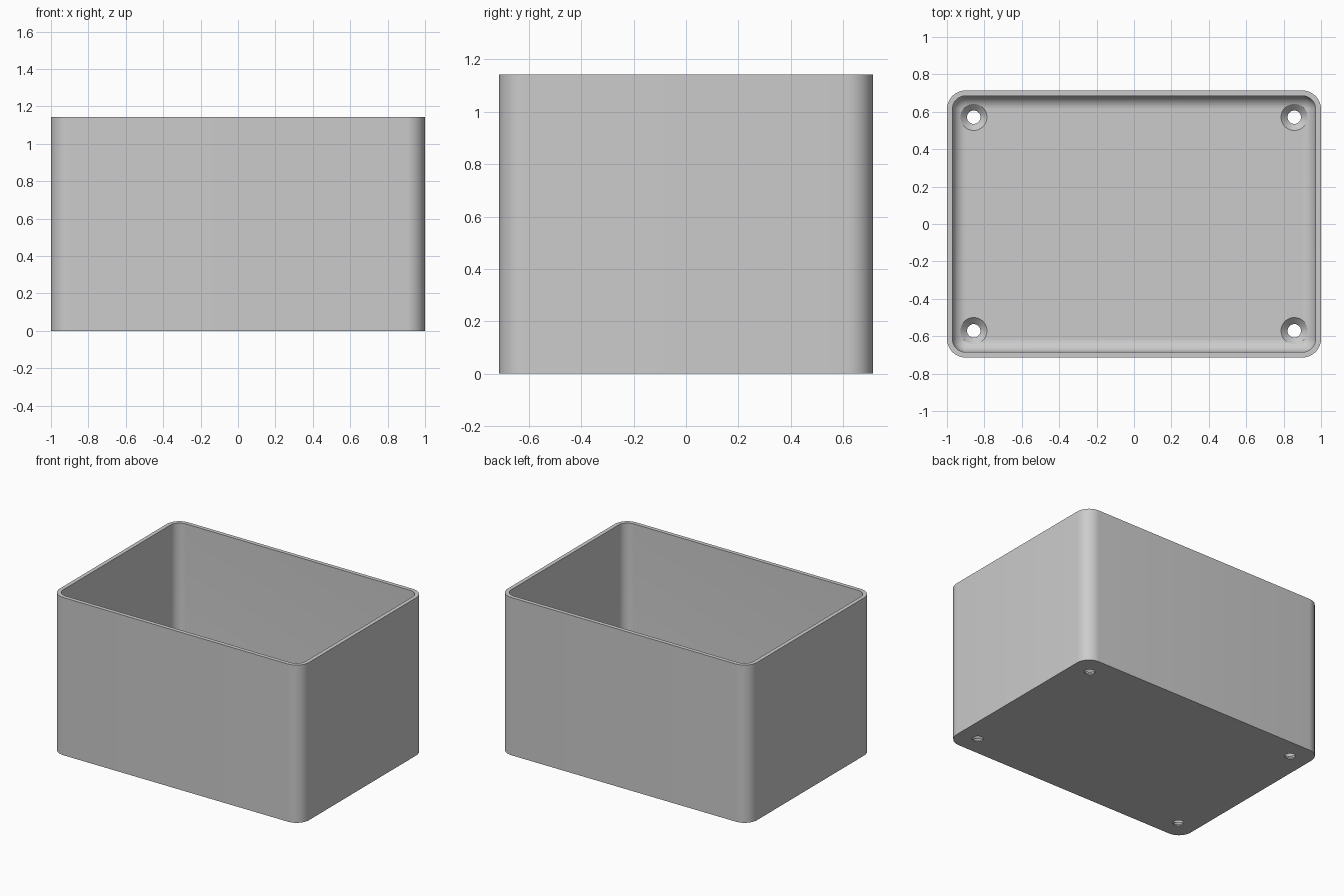
import bpy
import bmesh
from math import sin, cos, pi, radians

if "Cube" in bpy.data.objects:
    bpy.data.objects.remove(bpy.data.objects["Cube"])

HX, HY, HEIGHT = 1.0, 0.714, 1.143
WALL, FLOOR = 0.029, 0.043
OUTER_R, INNER_R = 0.1, 0.071
ARC = 10

grey = bpy.data.materials.new("light grey plastic")
grey.use_nodes = True
colour = (0.6, 0.6, 0.6, 1)
grey.diffuse_color = colour
grey.node_tree.nodes["Principled BSDF"].inputs["Base Color"].default_value = colour


def make_object(name, bm):
    bmesh.ops.remove_doubles(bm, verts=bm.verts, dist=1e-5)
    bmesh.ops.recalc_face_normals(bm, faces=bm.faces)
    mesh = bpy.data.meshes.new(name)
    bm.to_mesh(mesh)
    bm.free()
    obj = bpy.data.objects.new(name, mesh)
    bpy.context.collection.objects.link(obj)
    mesh.materials.append(grey)
    return obj


def rounded_ring(bm, hx, hy, r, z):
    """Rounded rectangle loop of vertices at height z."""
    ring = []
    for i, (sx, sy) in enumerate([(1, 1), (-1, 1), (-1, -1), (1, -1)]):
        for k in range(ARC + 1):
            a = (i + k / ARC) * pi / 2
            ring.append(bm.verts.new((sx * (hx - r) + r * cos(a),
                                      sy * (hy - r) + r * sin(a), z)))
    return ring


def loft(bm, rings):
    for low, high in zip(rings, rings[1:]):
        n = len(low)
        for i in range(n):
            j = (i + 1) % n
            bm.faces.new((low[i], low[j], high[j], high[i]))
    bm.faces.new(rings[0])
    bm.faces.new(rings[-1])


# Open box: outer wall, rim, inner wall, then a filleted inside floor
bm = bmesh.new()
ix, iy = HX - WALL, HY - WALL
rings = [rounded_ring(bm, HX, HY, OUTER_R, 0),
         rounded_ring(bm, HX, HY, OUTER_R, HEIGHT),
         rounded_ring(bm, ix, iy, INNER_R, HEIGHT)]
for k in range(ARC + 1):
    a = k / ARC * pi / 2
    inset = INNER_R * (1 - cos(a))
    rings.append(rounded_ring(bm, ix - inset, iy - inset,
                              max(INNER_R - inset, 1e-7),
                              FLOOR + INNER_R * (1 - sin(a))))
loft(bm, rings)
box = make_object("open_box", bm)

# Countersunk screw hole cutters in the four floor corners
bm = bmesh.new()
profile = [(0.036, -0.05), (0.036, 0.008), (0.071, FLOOR), (0.071, 0.14)]
for sx in (-1, 1):
    for sy in (-1, 1):
        loft(bm, [[bm.verts.new((sx * 0.857 + r * cos(2 * pi * k / 40),
                                 sy * 0.571 + r * sin(2 * pi * k / 40), z))
                   for k in range(40)] for r, z in profile])
cutter = make_object("screw_hole_cutter", bm)
cutter.hide_render = True

# Cut the holes, then discard the cutter
bpy.ops.object.select_all(action="DESELECT")
box.select_set(True)
bpy.context.view_layer.objects.active = box
cut = box.modifiers.new("screw holes", "BOOLEAN")
cut.operation = "DIFFERENCE"
cut.solver = "EXACT"
cut.object = cutter
bpy.ops.object.modifier_apply(modifier=cut.name)
bpy.data.objects.remove(cutter)
bpy.ops.object.shade_smooth_by_angle(angle=radians(30))
